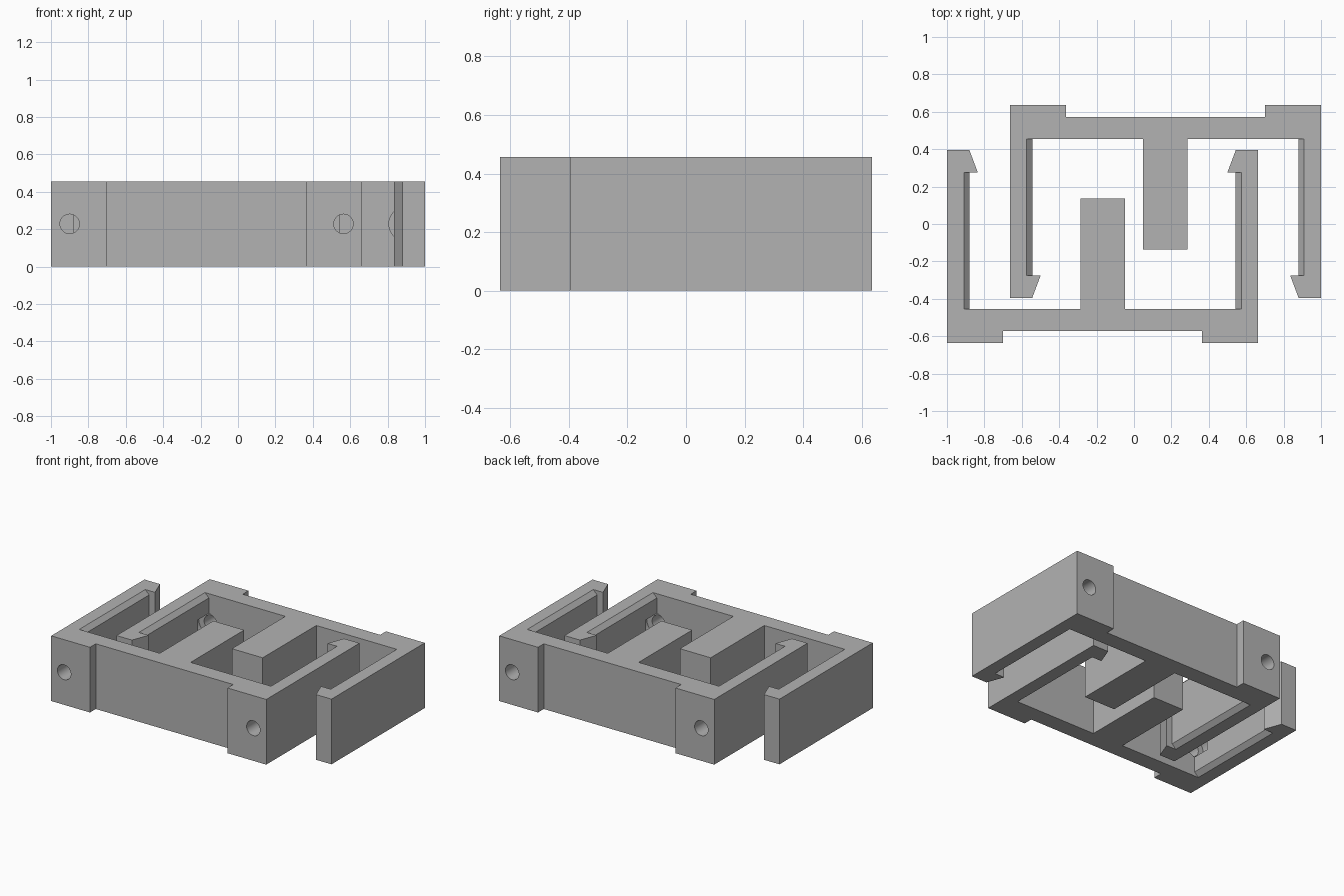
import bpy, bmesh, math
from mathutils import Matrix

cube = bpy.data.objects.get("Cube")
if cube:
    bpy.data.objects.remove(cube, do_unlink=True)

HEIGHT = 0.456
MID = HEIGHT / 2
Y_FOOT, Y_PLATE, Y_INNER, Y_CATCH, Y_TIP = -0.636, -0.572, -0.455, 0.275, 0.395
X_LEFT, X_RIGHT = -1.0, 0.664
ARM, CHAMFER = 0.12, 0.03

grey = bpy.data.materials.new("plain grey")
grey.use_nodes = True
colour = (0.45, 0.45, 0.45, 1)
grey.diffuse_color = colour
grey.node_tree.nodes["Principled BSDF"].inputs["Base Color"].default_value = colour


def prism(name, outline, vector, place):
    """Extrude a 2D outline along a vector; place maps each point to 3D."""
    bm = bmesh.new()
    face = bm.faces.new([bm.verts.new(place(*p)) for p in outline])
    new = bmesh.ops.extrude_face_region(bm, geom=[face])["geom"]
    bmesh.ops.translate(bm, vec=vector, verts=[v for v in new if isinstance(v, bmesh.types.BMVert)])
    bmesh.ops.recalc_face_normals(bm, faces=bm.faces)
    mesh = bpy.data.meshes.new(name)
    bm.to_mesh(mesh)
    bm.free()
    mesh.materials.append(grey)
    obj = bpy.data.objects.new(name, mesh)
    bpy.context.collection.objects.link(obj)
    return obj


def carve(obj, cutter):
    """Subtract a cutter and discard it."""
    cutter.hide_render = True
    mod = obj.modifiers.new("cut", "BOOLEAN")
    mod.operation, mod.solver, mod.object = "DIFFERENCE", "EXACT", cutter
    bpy.context.view_layer.objects.active = obj
    bpy.ops.object.modifier_apply(modifier=mod.name)
    bpy.data.objects.remove(cutter, do_unlink=True)


def round_cutter(x, radius, y0, y1):
    ring = [(x + radius * math.cos(a), MID + radius * math.sin(a))
            for a in (math.tau * i / 32 for i in range(32))]
    return prism("bore_cutter", ring, (0, y1 - y0, 0), lambda u, w: (u, y0, w))


def arm_side(outer, side):
    """Inner edge of an arm from its tip to its root, ending at the plate."""
    inner = outer + side * ARM
    return [(outer, Y_TIP), (inner, Y_TIP), (inner + side * 0.045, Y_CATCH),
            (inner, Y_CATCH), (inner, Y_INNER)]


# Bracket: plate with feet, two hooked arms and a central tongue
left, right = arm_side(X_LEFT, 1), arm_side(X_RIGHT, -1)
tongue = [(-0.287, Y_INNER), (-0.287, 0.137), (-0.048, 0.137), (-0.048, Y_INNER)]
feet = [(X_RIGHT, Y_FOOT), (0.364, Y_FOOT), (0.364, Y_PLATE),
        (-0.7, Y_PLATE), (-0.7, Y_FOOT), (X_LEFT, Y_FOOT)]
front = prism("front_bracket", left + tongue + right[::-1] + feet,
              (0, 0, HEIGHT), lambda x, y: (x, y, 0))

for outer, side in ((X_LEFT, 1), (X_RIGHT, -1)):
    inner = outer + side * ARM
    # Chamfers along the inner top and bottom edges of the arm
    for z, up in ((0, 1), (HEIGHT, -1)):
        wedge = [(inner - side * CHAMFER, z), (inner, z + up * CHAMFER),
                 (inner + side * 0.01, z + up * CHAMFER),
                 (inner + side * 0.01, z - up * 0.01), (inner - side * CHAMFER, z - up * 0.01)]
        carve(front, prism("chamfer_cutter", wedge, (0, Y_CATCH - Y_INNER, 0),
                           lambda u, w: (u, Y_INNER, w)))
    # Screw hole through the foot with a wider pocket behind it
    hole = outer + side * 0.1
    carve(front, round_cutter(hole, 0.052, Y_FOOT - 0.05, Y_INNER + 0.05))
    carve(front, round_cutter(hole, 0.093, Y_INNER - 0.05, Y_INNER + 0.12))

# Matching bracket, turned half way round
back = front.copy()
back.data = front.data.copy()
back.name = "back_bracket"
back.data.transform(Matrix.Rotation(math.pi, 4, "Z"))
bpy.context.collection.objects.link(back)

for obj in (front, back):
    bpy.ops.object.select_all(action="DESELECT")
    obj.select_set(True)
    bpy.context.view_layer.objects.active = obj
    bpy.ops.object.shade_smooth_by_angle(angle=math.radians(25))
